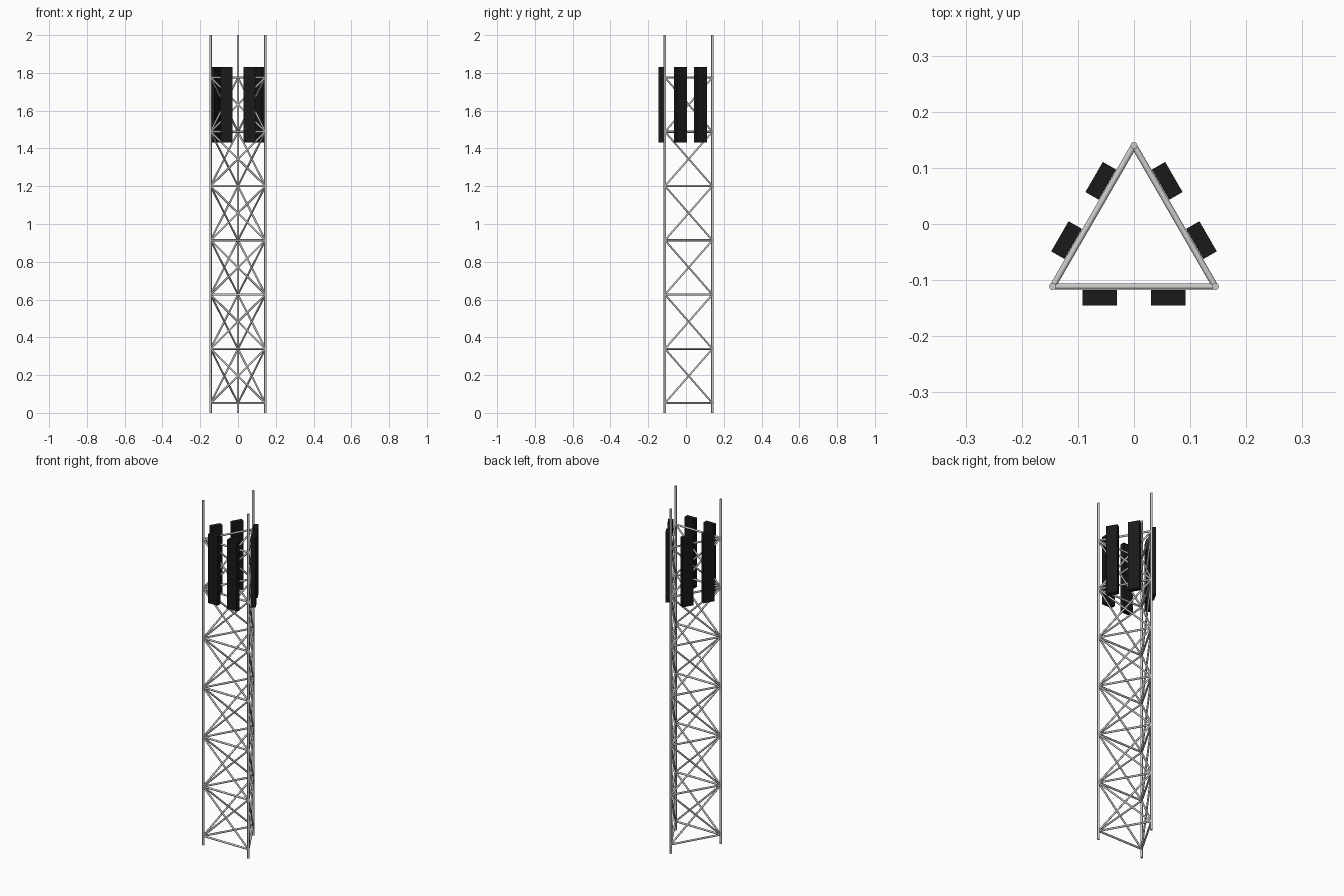
import bpy, math
from mathutils import Vector

if "Cube" in bpy.data.objects:
    bpy.data.objects.remove(bpy.data.objects["Cube"])

CY = -0.0277                 # tower axis (triangle centroid)
SIDE = 0.29
R = SIDE / math.sqrt(3)
LEVELS = [0.052 + i * 0.2873 for i in range(7)]

black = bpy.data.materials.new("antenna_black")
black.diffuse_color = (0.01, 0.01, 0.01, 1)
black.use_nodes = True
black.node_tree.nodes["Principled BSDF"].inputs["Base Color"].default_value = black.diffuse_color


def rod(name, a, b, radius, sides=8):
    a, b = Vector(a), Vector(b)
    bpy.ops.mesh.primitive_cylinder_add(vertices=sides, radius=radius, depth=(b - a).length,
                                        location=(a + b) / 2)
    o = bpy.context.object
    o.name = name
    o.rotation_euler = (b - a).to_track_quat('Z', 'Y').to_euler()
    bpy.ops.object.shade_smooth_by_angle(angle=math.radians(50))
    return o


def corner(i, z):
    t = math.radians(210 + 120 * i)
    return Vector((R * math.cos(t), CY + R * math.sin(t), z))


for i in range(3):
    # Corner leg
    rod(f"leg_{i}", corner(i, 0), corner(i, 2.0), 0.0065)

    # Horizontal rungs and crossed braces of one face
    for k, z in enumerate(LEVELS):
        rod(f"rung_{i}_{k}", corner(i, z), corner(i + 1, z), 0.0055)
        if k < len(LEVELS) - 1:
            top = LEVELS[k + 1]
            rod(f"brace_up_{i}_{k}", corner(i, z), corner(i + 1, top), 0.005)
            rod(f"brace_down_{i}_{k}", corner(i, top), corner(i + 1, z), 0.005)

    # Two antenna panels on the face
    a = math.radians(120 * i)
    for j, s in enumerate((-1, 1)):
        x, y = s * 0.061, -0.1313 - CY
        bpy.ops.mesh.primitive_cube_add(size=1, location=(
            x * math.cos(a) - y * math.sin(a),
            CY + x * math.sin(a) + y * math.cos(a), 1.632))
        p = bpy.context.object
        p.name = f"antenna_panel_{i}_{j}"
        p.scale = (0.062, 0.0274, 0.40)
        p.rotation_euler = (0, 0, a)
        p.data.materials.append(black)
